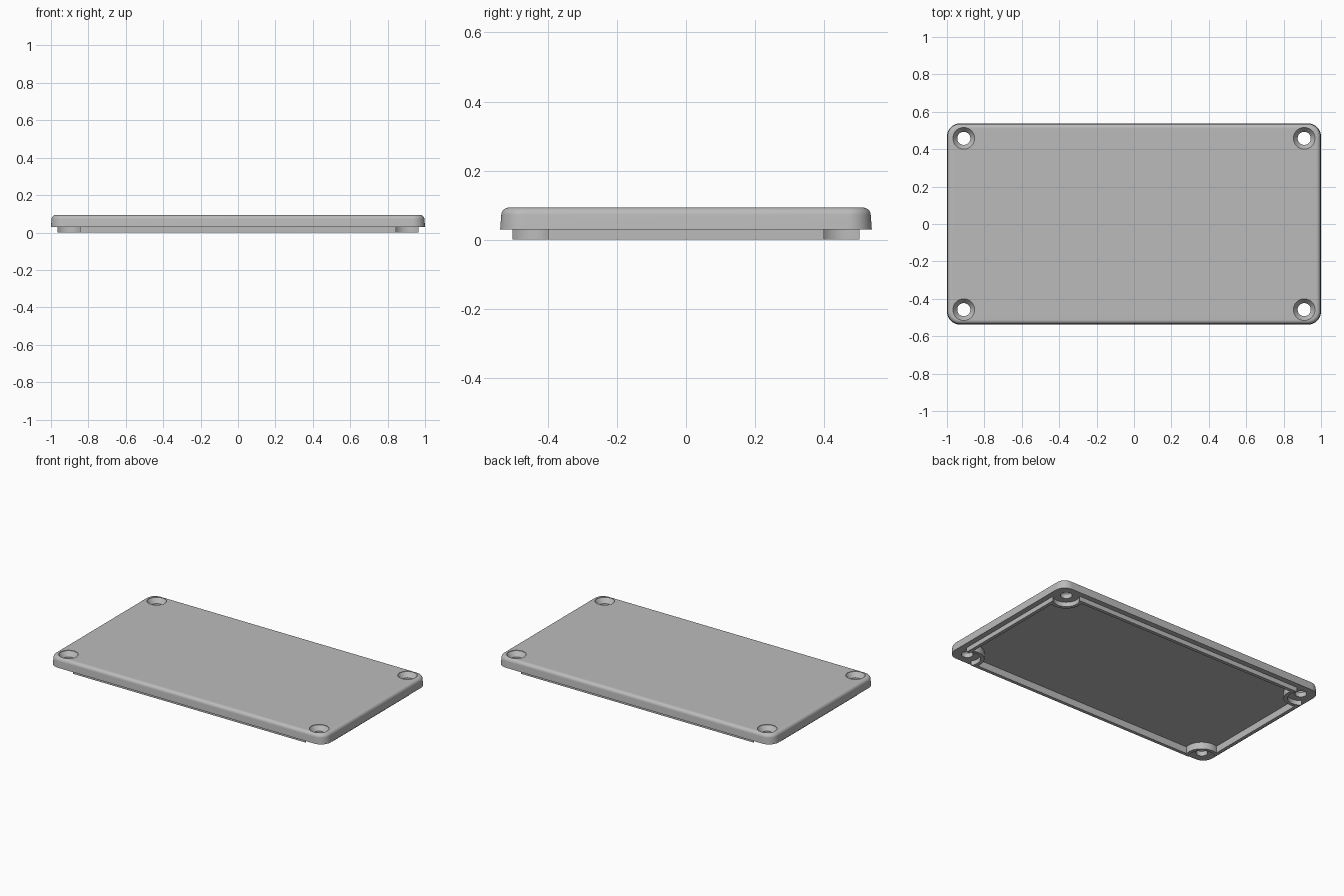
import bpy, bmesh
from math import cos, sin, pi, acos, asin

cube = bpy.data.objects.get("Cube")
if cube:
    bpy.data.objects.remove(cube, do_unlink=True)

HALF_X, HALF_Y = 1.0, 0.538
PLATE_Z, TOP_Z, FLOOR_Z = 0.03, 0.093, 0.045
SCREW_X, SCREW_Y = 0.91, 0.458

grey = bpy.data.materials.new("grey plastic")
grey.use_nodes = True
grey.diffuse_color = (0.5, 0.5, 0.5, 1)
grey.node_tree.nodes["Principled BSDF"].inputs["Base Color"].default_value = (0.5, 0.5, 0.5, 1)


def loft(name, rings):
    """Closed solid through a stack of (outline, height) rings."""
    bm = bmesh.new()
    loops = [[bm.verts.new((x, y, z)) for x, y in pts] for pts, z in rings]
    for low, high in zip(loops, loops[1:]):
        n = len(low)
        for i in range(n):
            j = (i + 1) % n
            bm.faces.new((low[i], low[j], high[j], high[i]))
    bm.faces.new(loops[0][::-1])
    bm.faces.new(loops[-1])
    bmesh.ops.recalc_face_normals(bm, faces=bm.faces)
    mesh = bpy.data.meshes.new(name)
    bm.to_mesh(mesh)
    bm.free()
    mesh.materials.append(grey)
    obj = bpy.data.objects.new(name, mesh)
    bpy.context.collection.objects.link(obj)
    return obj


def four_corners(corner):
    """Mirror a counter-clockwise +x +y corner path into a full outline."""
    flip = corner[::-1]
    return (corner + [(-x, y) for x, y in flip]
            + [(-x, -y) for x, y in corner] + [(x, -y) for x, y in flip])


def rounded(inset, radius=0.07, steps=12):
    r = radius - inset
    cx, cy = HALF_X - radius, HALF_Y - radius
    return four_corners([(cx + r * cos(pi / 2 * i / steps), cy + r * sin(pi / 2 * i / steps))
                         for i in range(steps + 1)])


def notched(hx, hy, r, steps=14):
    """Rectangle whose corners are scooped around the screw holes."""
    start = -acos((hx - SCREW_X) / r)
    end = -pi - asin(-(hy - SCREW_Y) / r)
    end = -pi - asin((hy - SCREW_Y) / r)
    arc = [start + (end - start) * i / steps for i in range(steps + 1)]
    return four_corners([(SCREW_X + r * cos(a), SCREW_Y + r * sin(a)) for a in arc])


def circle(cx, cy, r, n=40):
    return [(cx + r * cos(2 * pi * i / n), cy + r * sin(2 * pi * i / n)) for i in range(n)]


def combine(target, tool, operation):
    mod = target.modifiers.new("combine", 'BOOLEAN')
    mod.operation, mod.object, mod.solver = operation, tool, 'EXACT'
    bpy.context.view_layer.objects.active = target
    bpy.ops.object.modifier_apply(modifier=mod.name)
    bpy.data.objects.remove(tool, do_unlink=True)


# Lid plate: slight draft on the sides, rounded upper edge
EDGE, DRAFT, STEPS = 0.022, 0.003, 7
rings = [(rounded(0), PLATE_Z)]
for i in range(STEPS + 1):
    a = pi / 2 * i / STEPS
    rings.append((rounded(DRAFT + EDGE * (1 - cos(a))), TOP_Z - EDGE * (1 - sin(a))))
lid = loft("lid", rings)

# Locating rim underneath, hollowed by a shallow pocket
outer = notched(0.965, 0.503, 0.08)
combine(lid, loft("locating_rim", [(outer, 0), (outer, 0.04)]), 'UNION')
inner = notched(0.943, 0.481, 0.102)
combine(lid, loft("pocket_cutter", [(inner, -0.1), (inner, FLOOR_Z)]), 'DIFFERENCE')

# Countersunk screw holes
for sx in (-1, 1):
    for sy in (-1, 1):
        x, y = sx * SCREW_X, sy * SCREW_Y
        small, wide = circle(x, y, 0.035), circle(x, y, 0.058)
        hole = loft("screw_hole_cutter", [(small, -0.1), (small, 0.06),
                                          (wide, TOP_Z - 0.003), (wide, TOP_Z + 0.1)])
        combine(lid, hole, 'DIFFERENCE')

bpy.ops.object.select_all(action='DESELECT')
lid.select_set(True)
bpy.context.view_layer.objects.active = lid
bpy.ops.object.shade_smooth_by_angle(angle=pi / 6)
